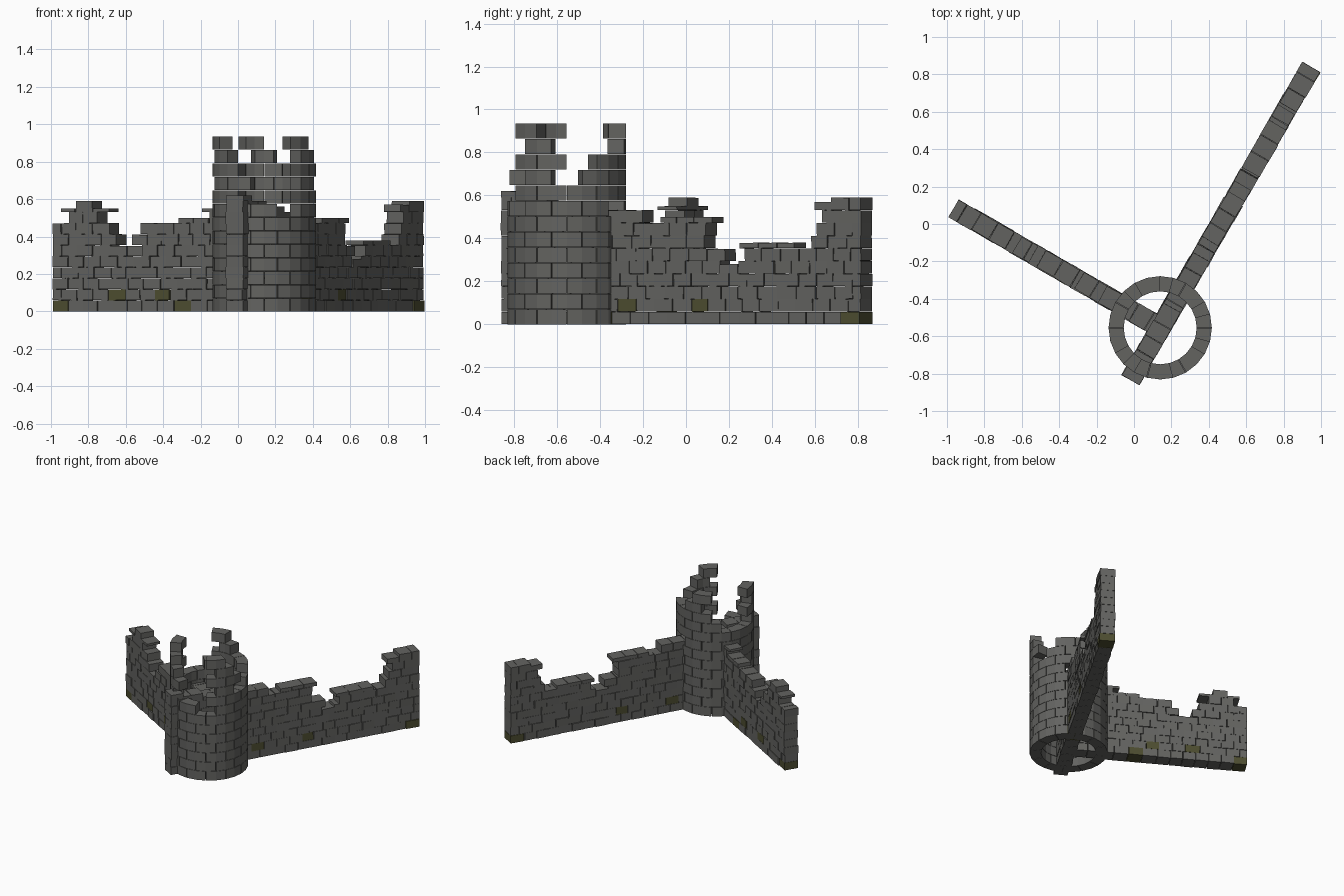
import bpy, bmesh, math, random
from mathutils import Matrix, Vector

random.seed(4)
if "Cube" in bpy.data.objects:
    bpy.data.objects.remove(bpy.data.objects["Cube"], do_unlink=True)


def material(name, colour):
    m = bpy.data.materials.new(name)
    m.use_nodes = True
    m.diffuse_color = (*colour, 1)
    bsdf = m.node_tree.nodes["Principled BSDF"]
    bsdf.inputs["Base Color"].default_value = (*colour, 1)
    bsdf.inputs["Roughness"].default_value = 0.9
    return m


STONE = material("grey_stone", (0.125, 0.125, 0.118))
MOSS = material("mossy_stone", (0.075, 0.075, 0.03))


def finish(bm, name):
    bmesh.ops.recalc_face_normals(bm, faces=bm.faces)
    mesh = bpy.data.meshes.new(name)
    bm.to_mesh(mesh)
    bm.free()
    mesh.materials.append(STONE)
    mesh.materials.append(MOSS)
    obj = bpy.data.objects.new(name, mesh)
    bpy.context.collection.objects.link(obj)


def wobble(amount):
    return random.uniform(-amount, amount)


# Ruined straight walls: coursed bricks cut off at a stepped skyline
COURSE = 0.059
BRICK = 0.097
THICK = 0.105


def wall(name, start, angle, length, skyline, moss):
    """skyline: (distance, height) steps; moss: (distance, course) of green bricks"""
    frame = Matrix.Translation((*start, 0)) @ Matrix.Rotation(math.radians(angle), 4, 'Z')
    bm = bmesh.new()
    for course in range(11):
        z = course * COURSE
        edges = [0.0]
        step = BRICK * (0.55 if course % 2 else 1)
        while edges[-1] + step < length - BRICK * 0.3:
            edges.append(edges[-1] + step)
            step = BRICK + wobble(0.01)
        edges.append(length)
        for a, b in zip(edges, edges[1:]):
            mid = (a + b) / 2
            top = next(h for d, h in skyline if mid <= d)
            tall = min(COURSE, top - z)
            if tall < 0.015:
                continue
            tilt = 0 if course == 0 else wobble(0.025)
            size = (b - a - 0.003, THICK + wobble(0.006), tall - 0.001)
            place = (frame @ Matrix.Translation((mid, wobble(0.002), z + tall / 2))
                     @ Matrix.Rotation(tilt, 4, 'Y')
                     @ Matrix.Rotation(wobble(0.03), 4, 'Z')
                     @ Matrix.Diagonal((*size, 1)))
            verts = bmesh.ops.create_cube(bm, size=1, matrix=place)["verts"]
            if any(c == course and a <= d < b for d, c in moss):
                for f in {f for v in verts for f in v.link_faces}:
                    f.material_index = 1
    finish(bm, name)


wall("short_wall", (-0.965, 0.085), -30, 1.25,
     [(0.06, 0.47), (0.12, 0.55), (0.25, 0.59), (0.31, 0.55), (0.35, 0.48),
      (0.53, 0.35), (0.57, 0.41), (0.7, 0.48), (0.77, 0.46), (0.95, 0.5), (2, 0.55)],
     [(0.02, 0), (0.42, 1), (0.7, 1), (0.82, 0)])

wall("long_wall", (-0.02, -0.835), 60, 1.935,
     [(0.11, 0.62), (0.25, 0.59), (0.45, 0.56), (0.75, 0.54), (0.82, 0.47),
      (1.1, 0.5), (1.2, 0.35), (1.29, 0.28), (1.6, 0.38), (1.66, 0.36),
      (1.72, 0.47), (1.8, 0.57), (2, 0.59)],
     [(0.72, 1), (1.03, 1), (1.9, 0), (0.55, 0)])

# Round tower: staggered ring of folded bricks, with a broken crown
CENTRE = Vector((0.14, -0.555, 0))
OUTER, INNER = 0.276, 0.195
ROW = 0.072
BROKEN = {7: {285, 45}, 8: {240, 270}}
STANDING = {
    9: {195, 225, 315, 15, 45, 75, 105},
    10: {180, 210, 300, 330, 30, 60, 90},
    11: {195, 315, 75},
    12: {180, 300, 90},
}


def ring_brick(bm, angle, z0, z1):
    grid = []
    for a in (angle + 0.4, angle + 15, angle + 29.6):
        d = Vector((math.cos(math.radians(a)), math.sin(math.radians(a)), 0))
        grid.append([bm.verts.new(CENTRE + d * r + Vector((0, 0, z)))
                     for r, z in ((INNER, z0), (OUTER, z0), (OUTER, z1), (INNER, z1))])
    for p, q in zip(grid, grid[1:]):
        for i in range(4):
            j = (i + 1) % 4
            bm.faces.new((p[i], p[j], q[j], q[i]))
    bm.faces.new(grid[0])
    bm.faces.new(grid[-1])


bm = bmesh.new()
for row in range(13):
    for k in range(12):
        angle = k * 30 + (15 if row % 2 else 0)
        if row in STANDING and angle not in STANDING[row]:
            continue
        if angle in BROKEN.get(row, ()):
            continue
        ring_brick(bm, angle, row * ROW, (row + 1) * ROW - 0.002)
finish(bm, "round_tower")
